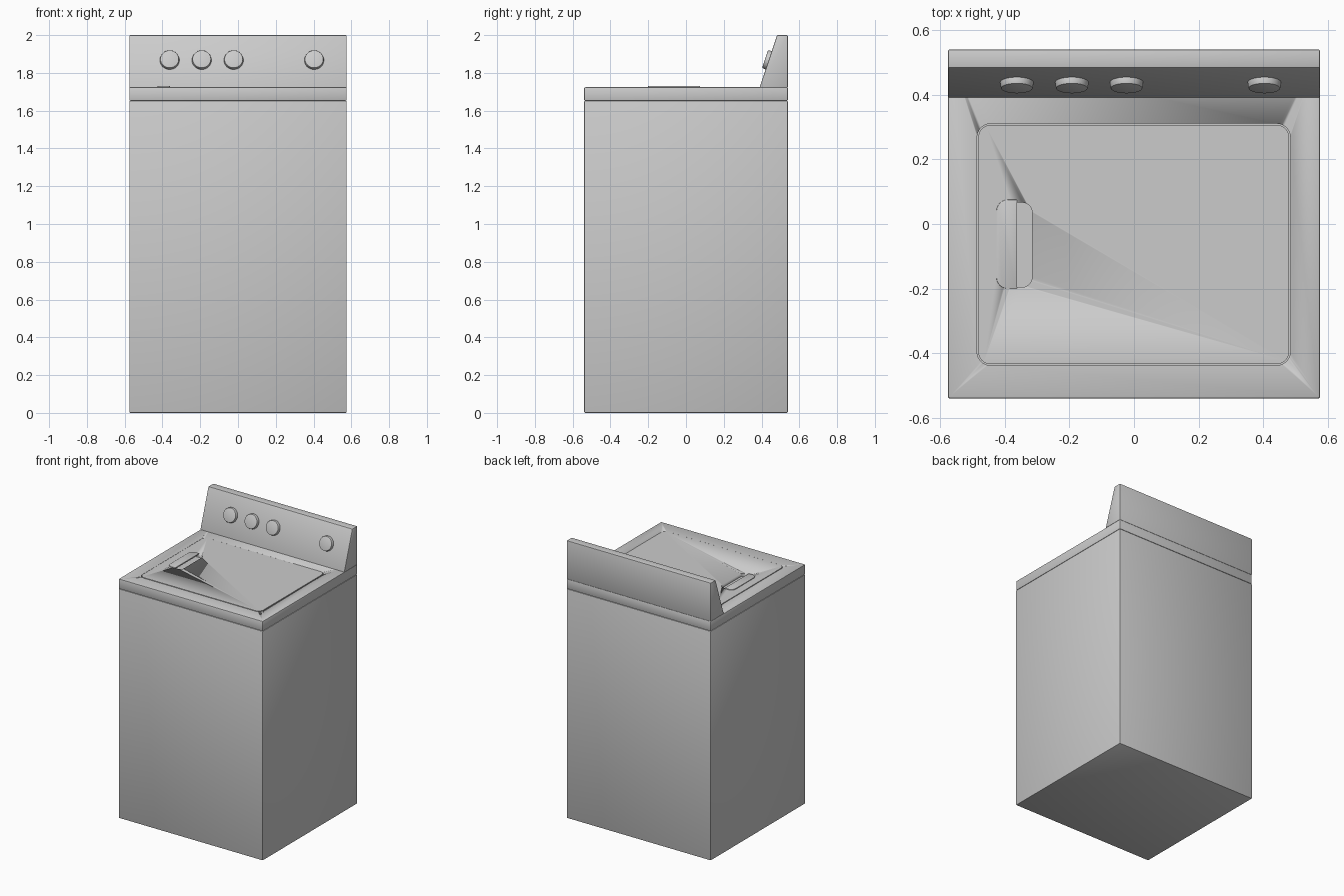
import bpy, bmesh, math
from mathutils import Matrix, Vector

if "Cube" in bpy.data.objects:
    bpy.data.objects.remove(bpy.data.objects["Cube"])


def finish(name, bm, bevel=0.0):
    bmesh.ops.recalc_face_normals(bm, faces=bm.faces)
    mesh = bpy.data.meshes.new(name)
    bm.to_mesh(mesh)
    bm.free()
    ob = bpy.data.objects.new(name, mesh)
    bpy.context.collection.objects.link(ob)
    bpy.ops.object.select_all(action='DESELECT')
    bpy.context.view_layer.objects.active = ob
    ob.select_set(True)
    if bevel:
        m = ob.modifiers.new("edge_round", 'BEVEL')
        m.width, m.segments = bevel, 2
        m.limit_method, m.angle_limit = 'ANGLE', math.radians(40)
        bpy.ops.object.modifier_apply(modifier=m.name)
    bpy.ops.object.shade_smooth_by_angle(angle=math.radians(30))
    return ob


def extrude(name, points, offset, bevel=0.0):
    bm = bmesh.new()
    face = bm.faces.new([bm.verts.new(p) for p in points])
    geo = bmesh.ops.extrude_face_region(bm, geom=[face], use_keep_orig=True)
    verts = [g for g in geo['geom'] if isinstance(g, bmesh.types.BMVert)]
    bmesh.ops.translate(bm, verts=verts, vec=offset)
    return finish(name, bm, bevel)


def slab(name, x0, x1, y0, y1, z0, z1, r_left=0.0, r_right=0.0, bevel=0.0):
    """Flat plate with separately rounded left and right corners."""
    pts = []
    for x, y, r, sx, sy, a0 in ((x1, y1, r_right, -1, -1, 0), (x0, y1, r_left, 1, -1, 90),
                                (x0, y0, r_left, 1, 1, 180), (x1, y0, r_right, -1, 1, 270)):
        n = 8 if r else 0
        for i in range(n + 1):
            a = math.radians(a0 + (90 * i / n if n else 0))
            pts.append((x + sx * r + r * math.cos(a), y + sy * r + r * math.sin(a), z0)
                       if r else (x, y, z0))
    return extrude(name, pts, (0, 0, z1 - z0), bevel)


def cut(ob, cutter):
    cutter.hide_render = True
    m = ob.modifiers.new("cut", 'BOOLEAN')
    m.operation, m.object, m.solver = 'DIFFERENCE', cutter, 'EXACT'
    bpy.context.view_layer.objects.active = ob
    bpy.ops.object.modifier_apply(modifier=m.name)
    bpy.data.objects.remove(cutter)


W, D = 0.575, 0.539

# Cabinet and top deck, with a fine seam between them
slab("cabinet", -W, W, -D, D, 0, 1.652, bevel=0.005)
deck = slab("top_deck", -W, W, -D, D, 1.652, 1.724, bevel=0.006)

# Lid set flush into the deck, with a finger recess
cut(deck, slab("lid_opening", -0.485, 0.483, -0.437, 0.310, 1.70, 1.80, 0.042, 0.042))
lid = slab("lid", -0.481, 0.479, -0.433, 0.306, 1.695, 1.726, 0.038, 0.038)
cut(lid, slab("recess_cutter", -0.40, -0.315, -0.195, 0.066, 1.705, 1.80, 0.02, 0.03))
slab("lid_handle", -0.425, -0.361, -0.20, 0.075, 1.722, 1.731, 0.035, 0, bevel=0.002)

# Sloped control console
y0, z0, y1, z1 = 0.389, 1.722, 0.482, 2.0
extrude("control_console", [(-W, y0, z0), (-W, y1, z1), (-W, D, z1), (-W, D, z0)],
        (2 * W, 0, 0), bevel=0.005)

# Knobs standing square to the console face
normal = Vector((0, -(z1 - z0), y1 - y0)).normalized()
turn = Vector((0, 0, 1)).rotation_difference(normal).to_matrix().to_4x4()
zk = 1.867
yk = y0 + (zk - z0) * (y1 - y0) / (z1 - z0)
for i, x in enumerate((-0.362, -0.192, -0.023, 0.403)):
    bm = bmesh.new()
    bmesh.ops.create_cone(bm, cap_ends=True, segments=40, radius1=0.053, radius2=0.049,
                          depth=0.03,
                          matrix=Matrix.Translation(Vector((x, yk, zk)) + normal * 0.005) @ turn)
    finish(f"knob_{i + 1}", bm, 0.003)
